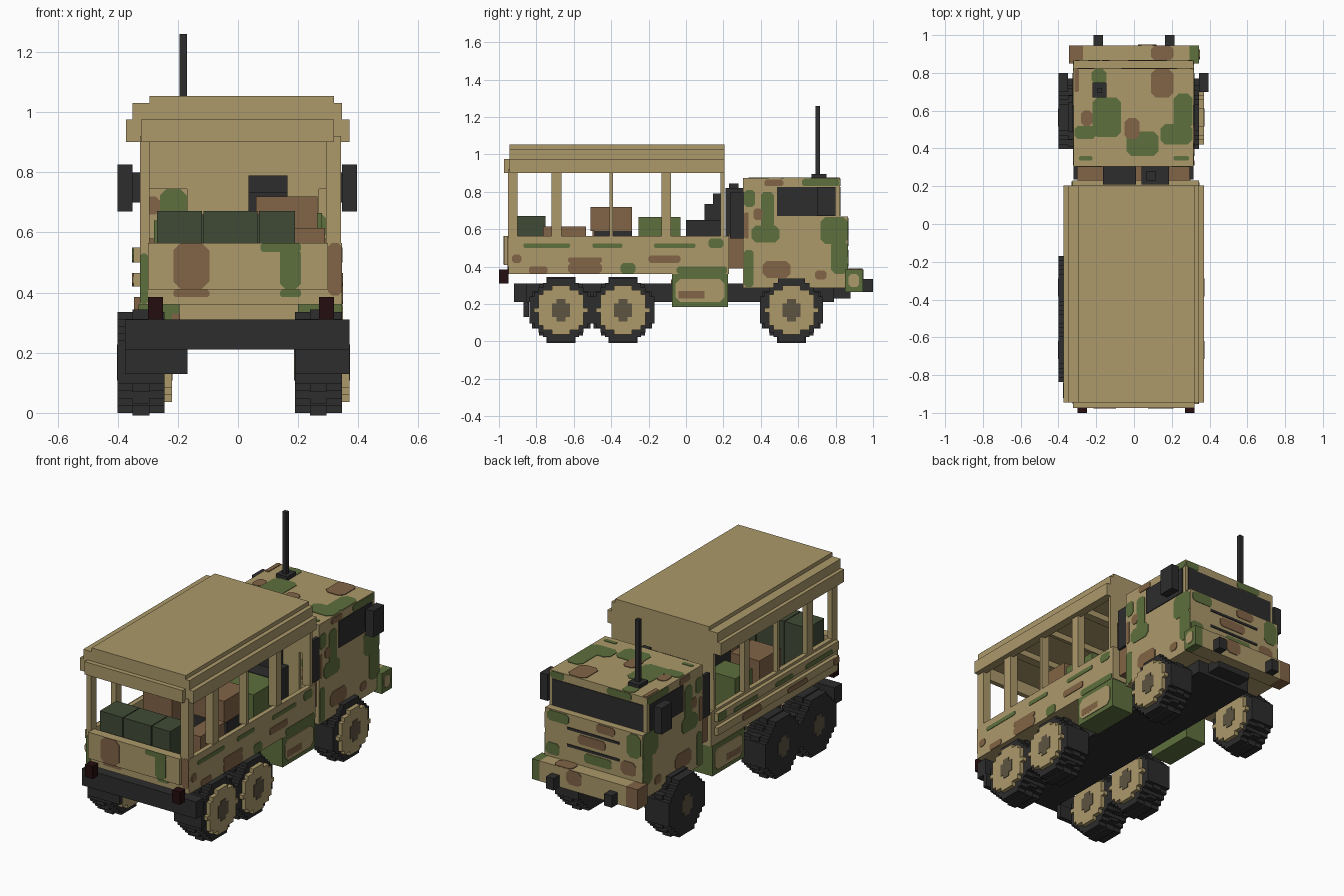
import bpy, bmesh, math

cube = bpy.data.objects.get("Cube")
if cube:
    bpy.data.objects.remove(cube, do_unlink=True)


def material(name, rgb):
    m = bpy.data.materials.new(name)
    m.use_nodes = True
    m.diffuse_color = (*rgb, 1)
    bsdf = m.node_tree.nodes["Principled BSDF"]
    bsdf.inputs["Base Color"].default_value = (*rgb, 1)
    bsdf.inputs["Roughness"].default_value = 0.8
    return m


TAN = material("sand tan", (0.413, 0.319, 0.147))
GREEN = material("leaf green", (0.112, 0.162, 0.048))
BROWN = material("earth brown", (0.223, 0.127, 0.061))
DARK = material("rubber black", (0.026, 0.026, 0.027))
OLIVE = material("dark olive", (0.051, 0.070, 0.037))
RED = material("dark red", (0.018, 0.004, 0.005))
HUB = material("hub grey brown", (0.109, 0.089, 0.054))


def prism(bm, axis, outline, lo, hi):
    """Extrude a 2D outline along an axis; the outline uses the other two axes in order."""
    def at(p, d):
        v = list(p)
        v.insert(axis, d)
        return bm.verts.new(v)
    a, b = [at(p, lo) for p in outline], [at(p, hi) for p in outline]
    bm.faces.new(a[::-1])
    bm.faces.new(b)
    for i in range(len(a)):
        j = (i + 1) % len(a)
        bm.faces.new((a[i], a[j], b[j], b[i]))


def finish(bm, name, mat):
    bmesh.ops.recalc_face_normals(bm, faces=bm.faces)
    me = bpy.data.meshes.new(name)
    bm.to_mesh(me)
    bm.free()
    me.materials.append(mat)
    ob = bpy.data.objects.new(name, me)
    bpy.context.collection.objects.link(ob)
    return ob


def boxes(name, mat, *dims):
    """One object from boxes given as x0, x1, y0, y1, z0, z1."""
    bm = bmesh.new()
    for x0, x1, y0, y1, z0, z1 in dims:
        prism(bm, 2, [(x0, y0), (x1, y0), (x1, y1), (x0, y1)], z0, z1)
    return finish(bm, name, mat)


def patches(name, mat, axis, face, *rects):
    """Thin camouflage plates with clipped corners, centred on a face plane."""
    t = {GREEN: 0.003, BROWN: 0.004}.get(mat, 0.0045)
    bm = bmesh.new()
    for a0, a1, b0, b1 in rects:
        c = 0.25 * min(a1 - a0, b1 - b0, 0.1)
        prism(bm, axis, [(a0 + c, b0), (a1 - c, b0), (a1, b0 + c), (a1, b1 - c),
                         (a1 - c, b1), (a0 + c, b1), (a0, b1 - c), (a0, b0 + c)],
              face - t, face + t)
    return finish(bm, name, mat)


def stepped_disc(cy, cz, r, rows):
    """Blocky circle outline made of equal rows."""
    h, right = 2 * r / rows, []
    for i in range(rows):
        z = -r + i * h
        mid = z + h / 2
        w = max(1, round(math.sqrt(r * r - mid * mid) / h)) * h
        right += [(w, z), (w, z + h)]
    pts = right + [(-w, z) for w, z in reversed(right)]
    out = []
    for p in pts:
        q = (cy + p[0], cz + p[1])
        if not out or math.dist(q, out[-1]) > 1e-6:
            out.append(q)
    return out


# Wheels: blocky tyres, hubs standing out on the same side of every wheel
R = 0.168
for tag, cy in (("rear", -0.668), ("middle", -0.337), ("front", 0.564)):
    for side, x0 in (("right", -0.40), ("left", 0.19)):
        for part, mat, r, rows, lo, hi in (
                ("tyre", DARK, R, 14, 0.0, 0.155),
                ("tyre_groove_band", DARK, R + 0.008, 9, 0.05, 0.105),
                ("hub", TAN, 0.132, 11, 0.15, 0.18),
                ("hub_cap", HUB, 0.06, 5, 0.175, 0.183),
                ("hub_back", HUB, 0.06, 5, -0.003, 0.01)):
            bm = bmesh.new()
            prism(bm, 0, stepped_disc(cy, R, r, rows), x0 + lo, x0 + hi)
            finish(bm, f"{tag}_{side}_{part}", mat)

# Chassis, mud flaps and tail lights
boxes("chassis", DARK, (-0.168, 0.19, -0.92, 0.79, 0.21, 0.31),
      (-0.10, 0.12, 0.79, 0.88, 0.23, 0.30))
boxes("mud_flaps", DARK, *[b for x0, x1 in ((-0.375, -0.168), (0.19, 0.37)) for b in (
    (x0, x1, -0.92, -0.85, 0.21, 0.31), (x0, x1, -0.868, -0.84, 0.13, 0.21))])
boxes("tail_lights", RED, *[(x, x + 0.05, -1.0, -0.95, 0.31, 0.385) for x in (-0.30, 0.27)])

# Cargo bed
boxes("bed_floor", TAN, (-0.325, 0.345, -0.95, 0.23, 0.36, 0.41))
boxes("bed_walls", TAN, (-0.325, -0.298, -0.95, 0.23, 0.41, 0.565),
      (0.318, 0.345, -0.95, 0.23, 0.41, 0.565),
      (-0.298, 0.318, 0.205, 0.23, 0.41, 0.565))
boxes("tailgate", TAN, (-0.298, 0.318, -0.95, -0.92, 0.41, 0.565),
      (-0.30, 0.30, -0.973, -0.95, 0.41, 0.565))
boxes("bed_side_rail", TAN, (-0.348, -0.325, -0.93, 0.2, 0.42, 0.465),
      (-0.348, -0.325, -0.93, 0.2, 0.50, 0.55))
for side, face in (("right", -0.349), ("left", 0.345)):
    patches(f"bed_{side}_green", GREEN, 0, face, (-0.87, -0.62, 0.50, 0.525),
            (-0.5, -0.34, 0.50, 0.525), (-0.17, 0.05, 0.50, 0.525), (0.12, 0.2, 0.50, 0.55))
    patches(f"bed_{side}_brown", BROWN, 0, face, (-0.63, -0.45, 0.42, 0.45),
            (-0.2, -0.03, 0.42, 0.46), (-0.93, -0.88, 0.42, 0.465))
patches("bed_low_green", GREEN, 0, 0.345, (-0.05, 0.22, 0.362, 0.40), (-0.35, -0.27, 0.362, 0.42))
patches("bed_low_brown", BROWN, 0, 0.345, (-0.63, -0.45, 0.362, 0.42), (-0.84, -0.74, 0.362, 0.40))
patches("tailgate_brown", BROWN, 1, -0.973, (-0.215, -0.095, 0.412, 0.565))
patches("tailgate_green", GREEN, 1, -0.973, (0.075, 0.21, 0.535, 0.565), (0.14, 0.21, 0.412, 0.55))
patches("tailgate_edge_green", GREEN, 1, -0.95, (-0.325, -0.30, 0.362, 0.53), (0.14, 0.21, 0.385, 0.41))
patches("tailgate_edge_brown", BROWN, 1, -0.95, (0.30, 0.345, 0.39, 0.565), (-0.215, -0.095, 0.385, 0.41))

# Tool boxes hung under the bed
boxes("tool_boxes", GREEN, (0.20, 0.345, -0.075, 0.225, 0.185, 0.36),
      (-0.33, -0.195, -0.075, 0.225, 0.185, 0.36))
for side, face in (("right", -0.33), ("left", 0.345)):
    patches(f"tool_box_{side}_panel", TAN, 0, face, (-0.055, 0.205, 0.21, 0.335))
    boxes(f"tool_box_{side}_brown", BROWN,
          (face - 0.005, face + 0.005, -0.04, 0.10, 0.23, 0.27))
boxes("tool_box_inner_face", BROWN, (-0.22, -0.193, -0.079, -0.07, 0.21, 0.33))

# Canopy: stepped roof, rims, ribs, posts and front bulkhead
boxes("canopy_roof", TAN, (-0.35, 0.345, -0.945, 0.205, 0.975, 1.03),
      (-0.295, 0.32, -0.945, 0.205, 1.03, 1.053))
boxes("canopy_rims", TAN, (-0.372, -0.322, -0.945, 0.205, 0.90, 0.975),
      (0.32, 0.37, -0.945, 0.205, 0.90, 0.975),
      (-0.322, 0.32, -0.973, -0.945, 0.90, 0.975))
posts = ((-0.952, -0.90), (-0.72, -0.665), (-0.41, -0.39), (-0.13, -0.08))
boxes("canopy_ribs", TAN, *[(-0.322, 0.32, a, b, 0.94, 0.975) for a, b in posts[1:]])
boxes("canopy_posts", TAN, *[(x, x + w, a, b, 0.56, 0.92) for a, b in posts
                             for x, w in ((-0.325, 0.03), (0.292, 0.05))])
boxes("canopy_bulkhead", TAN, (-0.322, 0.342, 0.185, 0.205, 0.745, 0.975),
      (-0.17, 0.27, 0.185, 0.205, 0.41, 0.745),
      (-0.325, -0.298, 0.185, 0.205, 0.56, 0.745), (0.292, 0.342, 0.185, 0.205, 0.56, 0.745))

# Cargo
boxes("olive_crates", OLIVE, (-0.27, -0.12, -0.905, -0.75, 0.41, 0.672),
      (-0.115, 0.065, -0.905, -0.75, 0.41, 0.672), (0.07, 0.19, -0.905, -0.75, 0.41, 0.672),
      (-0.26, 0.18, -0.895, -0.76, 0.41, 0.66))
boxes("brown_crates", BROWN, (0.06, 0.265, -0.51, -0.29, 0.59, 0.72),
      (0.19, 0.29, -0.765, -0.535, 0.41, 0.615), (-0.27, -0.08, -0.50, -0.30, 0.41, 0.65))
boxes("crate_pallet", DARK, (0.05, 0.27, -0.49, -0.29, 0.41, 0.59))
boxes("green_crates", GREEN, (0.06, 0.28, -0.255, -0.03, 0.41, 0.665),
      (-0.28, -0.10, -0.22, -0.06, 0.41, 0.64))
boxes("black_gear", DARK, (0.02, 0.20, 0.0, 0.185, 0.41, 0.65),
      (0.035, 0.165, 0.10, 0.185, 0.65, 0.735), (0.035, 0.165, 0.145, 0.185, 0.73, 0.79))

# Equipment between bed and cab
boxes("engine_stack", DARK, (-0.165, 0.01, 0.21, 0.31, 0.52, 0.82),
      (0.04, 0.185, 0.21, 0.31, 0.52, 0.82), (0.065, 0.115, 0.23, 0.28, 0.82, 0.845),
      (-0.32, -0.30, 0.235, 0.31, 0.55, 0.80), (0.295, 0.315, 0.235, 0.31, 0.55, 0.80))
boxes("cab_link", BROWN, (-0.30, 0.30, 0.23, 0.31, 0.39, 0.58))

# Cab, with glass and mirrors
boxes("cab_body", TAN, (-0.32, 0.315, 0.305, 0.865, 0.285, 0.667),
      (-0.32, 0.315, 0.305, 0.823, 0.667, 0.873))
boxes("windscreen", DARK, (-0.30, 0.297, 0.818, 0.827, 0.67, 0.825))
boxes("side_windows", DARK, (-0.325, -0.316, 0.487, 0.80, 0.67, 0.825),
      (0.311, 0.320, 0.487, 0.80, 0.67, 0.825))
boxes("mirrors", DARK, (-0.40, -0.35, 0.70, 0.80, 0.67, 0.825), (0.345, 0.395, 0.70, 0.80, 0.67, 0.825),
      (-0.35, -0.32, 0.73, 0.77, 0.70, 0.80), (0.315, 0.345, 0.73, 0.77, 0.70, 0.80))
boxes("grille_slots", DARK, (-0.17, 0.17, 0.86, 0.869, 0.575, 0.59),
      (-0.17, 0.17, 0.86, 0.869, 0.475, 0.49))
for side, face in (("right", -0.32), ("left", 0.315)):
    patches(f"cab_{side}_green", GREEN, 0, face, (0.31, 0.37, 0.72, 0.81), (0.40, 0.47, 0.60, 0.80),
            (0.35, 0.50, 0.53, 0.62), (0.31, 0.36, 0.29, 0.49), (0.72, 0.865, 0.52, 0.665),
            (0.775, 0.865, 0.36, 0.54), (0.62, 0.82, 0.83, 0.87))
    patches(f"cab_{side}_brown", BROWN, 0, face, (0.41, 0.56, 0.34, 0.43), (0.31, 0.335, 0.55, 0.69),
            (0.36, 0.41, 0.65, 0.71), (0.69, 0.75, 0.33, 0.38), (0.42, 0.52, 0.83, 0.865))
patches("cab_roof_green", GREEN, 2, 0.873, (-0.225, -0.145, 0.74, 0.82), (-0.22, -0.07, 0.46, 0.67),
        (-0.04, 0.13, 0.36, 0.49), (0.14, 0.31, 0.42, 0.53), (0.21, 0.31, 0.50, 0.69),
        (-0.315, -0.20, 0.45, 0.52), (-0.29, -0.22, 0.335, 0.36), (0.21, 0.29, 0.335, 0.36))
patches("cab_roof_brown", BROWN, 2, 0.873, (0.09, 0.21, 0.67, 0.82), (-0.05, 0.03, 0.45, 0.56),
        (-0.28, -0.22, 0.52, 0.60), (-0.315, -0.29, 0.70, 0.82))
patches("cab_front_green", GREEN, 1, 0.865, (0.16, 0.30, 0.60, 0.66), (-0.31, -0.22, 0.52, 0.66),
        (-0.12, 0.06, 0.41, 0.465), (0.22, 0.31, 0.40, 0.47))
patches("cab_front_brown", BROWN, 1, 0.865, (-0.08, 0.10, 0.51, 0.565), (-0.28, -0.18, 0.41, 0.49),
        (-0.14, -0.02, 0.61, 0.66))
patches("cab_brow_patches", GREEN, 1, 0.823, (-0.22, -0.06, 0.83, 0.87), (0.22, 0.31, 0.83, 0.87))
patches("cab_back_green", GREEN, 1, 0.305, (-0.26, -0.17, 0.62, 0.745), (0.20, 0.30, 0.58, 0.66))
patches("cab_back_brown", BROWN, 1, 0.305, (-0.315, -0.26, 0.66, 0.72))

# Bumper with coloured ends and tow hooks
boxes("bumper", TAN, (-0.27, 0.295, 0.85, 0.945, 0.265, 0.385))
boxes("bumper_brown_end", BROWN, (-0.345, -0.27, 0.85, 0.945, 0.265, 0.385))
boxes("bumper_green_end", GREEN, (0.295, 0.345, 0.85, 0.945, 0.265, 0.385))
patches("bumper_end_panel", TAN, 0, 0.345, (0.87, 0.925, 0.29, 0.36))
patches("bumper_brown_patch", BROWN, 1, 0.945, (0.02, 0.12, 0.30, 0.384))
patches("bumper_top_brown", BROWN, 2, 0.385, (0.09, 0.21, 0.866, 0.944))
boxes("tow_hooks", DARK, *[(x, x + 0.05, 0.945, 1.0, 0.265, 0.335) for x in (-0.215, 0.165)])

# Antenna
boxes("antenna", DARK, (-0.22, -0.145, 0.67, 0.75, 0.873, 0.895),
      (-0.195, -0.17, 0.693, 0.717, 0.895, 1.26))
